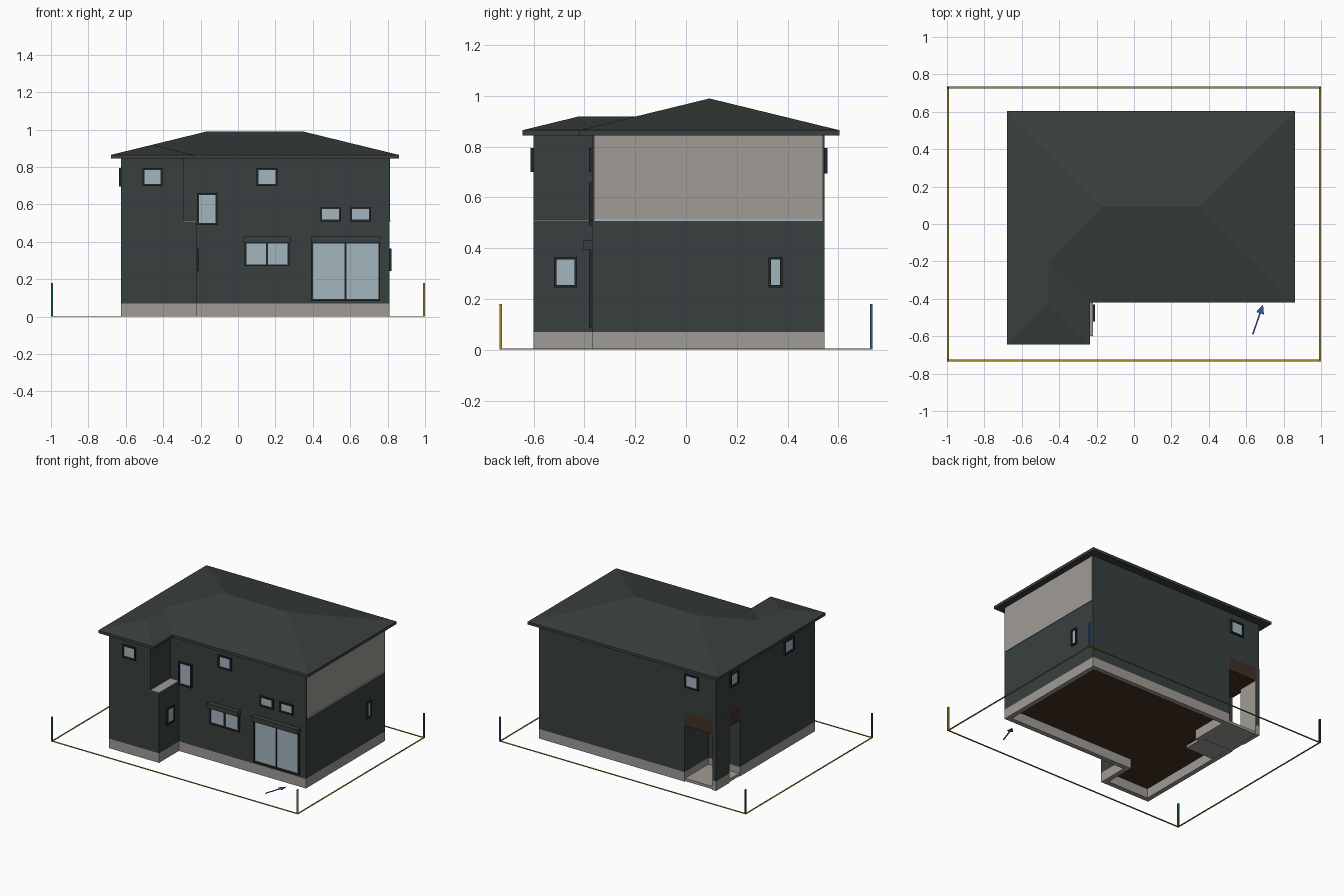
import bpy, bmesh, math
from mathutils import Vector

cube = bpy.data.objects.get("Cube")
if cube:
    bpy.data.objects.remove(cube)


def material(name, rgb):
    m = bpy.data.materials.new(name)
    m.use_nodes = True
    m.diffuse_color = (*rgb, 1)
    m.node_tree.nodes["Principled BSDF"].inputs["Base Color"].default_value = (*rgb, 1)
    return m


WALL = material("dark slate wall", (.040, .051, .050))
ROOF = material("roof slate", (.042, .051, .049))
CREAM = material("warm grey", (.35, .33, .30))
GLASS = material("pale blue glass", (.37, .46, .52))
FRAME = material("black frame", (.016, .021, .022))
BROWN = material("dark brown", (.055, .029, .017))
BLUE = material("blue", (.03, .10, .35))
GREEN = material("green", (.01, .16, .05))
YELLOW = material("gold", (.38, .28, .03))


def finish(name, bm, *mats):
    mesh = bpy.data.meshes.new(name)
    bm.to_mesh(mesh)
    bm.free()
    obj = bpy.data.objects.new(name, mesh)
    for m in mats:
        mesh.materials.append(m)
    bpy.context.collection.objects.link(obj)
    return obj


def prism(name, outline, z0, z1, *mats, caps=True):
    """Extrude a counter-clockwise outline; a second material goes underneath."""
    bm = bmesh.new()
    low = [bm.verts.new((x, y, z0)) for x, y in outline]
    top = [bm.verts.new((x, y, z1)) for x, y in outline]
    n = len(outline)
    for i in range(n):
        j = (i + 1) % n
        bm.faces.new((low[i], low[j], top[j], top[i]))
    if caps:
        bm.faces.new(top)
        under = bm.faces.new(low[::-1])
        under.material_index = len(mats) - 1
    return finish(name, bm, *mats)


def box(name, x0, x1, y0, y1, z0, z1, mat):
    return prism(name, [(x0, y0), (x1, y0), (x1, y1), (x0, y1)], z0, z1, mat)


def plate(name, side, at, a0, a1, z0, z1, depth, mat):
    """Thin box standing out of a wall that faces front, back, right or left."""
    out = depth if side in ("back", "right") else -depth
    d0, d1 = sorted((at, at + out))
    if side in ("front", "back"):
        return box(name, a0, a1, d0, d1, z0, z1, mat)
    return box(name, d0, d1, a0, a1, z0, z1, mat)


def window(name, side, at, a0, a1, z0, z1, panes=1):
    t = .01
    plate(name + "_glass", side, at, a0, a1, z0, z1, .004, GLASS)
    for part, p0, p1, q0, q1 in (("sill", a0 - t, a1 + t, z0 - t, z0),
                                 ("head", a0 - t, a1 + t, z1, z1 + t),
                                 ("jamb_a", a0 - t, a0, z0, z1),
                                 ("jamb_b", a1, a1 + t, z0, z1)):
        plate(f"{name}_{part}", side, at, p0, p1, q0, q1, .012, FRAME)
    if panes == 2:
        mid = (a0 + a1) / 2
        plate(name + "_mullion", side, at, mid - .005, mid + .005, z0, z1, .01, FRAME)


# Wall planes
LEFT, RIGHT, BACK, FRONT, WING = -.625, .81, .545, -.37, -.6
PORCH_X, PORCH_Y = -.37, .27
lower = [(LEFT, WING), (-.22, WING), (-.22, FRONT), (RIGHT, FRONT), (RIGHT, BACK),
         (PORCH_X, BACK), (PORCH_X, PORCH_Y), (LEFT, PORCH_Y)]
upper = [(LEFT, WING), (-.29, WING), (-.29, FRONT), (RIGHT, FRONT), (RIGHT, BACK),
         (LEFT, BACK)]

# Foundation ring, walls and wing ledge
ring = prism("foundation", lower, 0, .07, CREAM, caps=False)
solid = ring.modifiers.new("thickness", "SOLIDIFY")
solid.thickness = .035
solid.offset = -1
solid.use_even_offset = True
prism("lower_walls", lower, .07, .51, WALL, BROWN)
prism("upper_walls", upper, .505, .85, WALL)
box("wing_ledge", -.29, -.22, WING, FRONT, .51, .514, CREAM)

# Porch
box("porch_floor", LEFT + .004, PORCH_X + .005, .105, BACK - .004, .002, .022, CREAM)
box("porch_lintel", LEFT, PORCH_X, PORCH_Y, BACK, .41, .505, BROWN)
box("porch_screen_base", LEFT - .001, LEFT + .03, .39, BACK + .001, 0, .07, CREAM)
box("porch_screen", LEFT - .001, LEFT + .026, .39, BACK + .001, .07, .51, WALL)
box("porch_screen_lining", LEFT + .026, LEFT + .03, .39, BACK, .07, .41, CREAM)

# Side cladding panel with its flashing
plate("side_panel", "right", RIGHT, FRONT + .01, BACK - .008, .515, .845, .003, CREAM)
plate("side_flashing", "right", RIGHT, FRONT + .01, BACK - .008, .508, .516, .005, GLASS)

# Windows
window("wing_window", "front", WING, -.50, -.415, .71, .785)
window("stair_window", "front", FRONT, -.209, -.12, .50, .65)
window("upper_window", "front", FRONT, .11, .20, .71, .785)
window("slot_window_a", "front", FRONT, .45, .54, .52, .575)
window("slot_window_b", "front", FRONT, .61, .70, .52, .575)
window("kitchen_window", "front", FRONT, .045, .265, .28, .39, panes=2)
window("patio_door", "front", FRONT, .40, .75, .095, .39, panes=2)
window("wing_side_window", "right", -.22, -.51, -.44, .255, .355)
window("side_window", "right", RIGHT, .335, .37, .255, .355)
window("back_window", "back", BACK, -.475, -.385, .705, .785)
window("left_window_a", "left", LEFT, .30, .38, .705, .785)
window("left_window_b", "left", LEFT, -.34, -.25, .705, .785)

# Shutter boxes
for name, a0, a1 in (("kitchen_shutter", .03, .28), ("patio_shutter", .39, .765)):
    plate(name, "front", FRONT, a0, a1, .395, .43, .035, WALL)

# Hip roof: eaves slab and sloping planes
eaves = [(-.68, -.645), (-.235, -.645), (-.235, -.42), (.86, -.42), (.86, .605), (-.68, .605)]
prism("eaves", eaves, .845, .865, ROOF)
half, wing_half, pitch = .5125, .2225, .244
ridge = [(-.4575, -.4225, wing_half), (-.4575, -.1975, wing_half),
         (-.1675, .0925, half), (.3475, .0925, half)]
bm = bmesh.new()
e = [bm.verts.new((x, y, .865)) for x, y in eaves]
r = [bm.verts.new((x, y, .865 + pitch * d)) for x, y, d in ridge]
for loop in ((e[0], e[1], r[0]), (e[1], e[2], r[1], r[0]), (e[2], e[3], r[3], r[2], r[1]),
             (e[3], e[4], r[3]), (e[4], e[5], r[2], r[3]), (e[5], e[0], r[0], r[1], r[2])):
    bm.faces.new(loop)
finish("roof", bm, ROOF)

# Plot boundary and corner posts
X, Y, W = .995, .73, .005
for s, side in ((-1, "a"), (1, "b")):
    box("boundary_long_" + side, -X, X, s * Y - W, s * Y + W, 0, .004, YELLOW)
    box("boundary_short_" + side, s * X - W, s * X + W, -Y, Y, 0, .004, YELLOW)
for name, sx, sy, mat in (("green_post", -1, -1, GREEN), ("gold_post", 1, -1, YELLOW),
                          ("blue_post", 1, 1, BLUE), ("black_post", -1, 1, FRAME)):
    box(name, sx * X - W, sx * X + W, sy * Y - W, sy * Y + W, 0, .18, mat)

# Flat arrow on the ground
tail, tip = Vector((.635, -.59)), Vector((.69, -.43))
along = (tip - tail).normalized()
across = Vector((along.y, -along.x))
neck = tip - along * .05
arrow = [tail + across * .004, neck + across * .004, neck + across * .022, tip,
         neck - across * .022, neck - across * .004, tail - across * .004]
prism("ground_arrow", [tuple(p) for p in arrow], 0, .004, BLUE)
